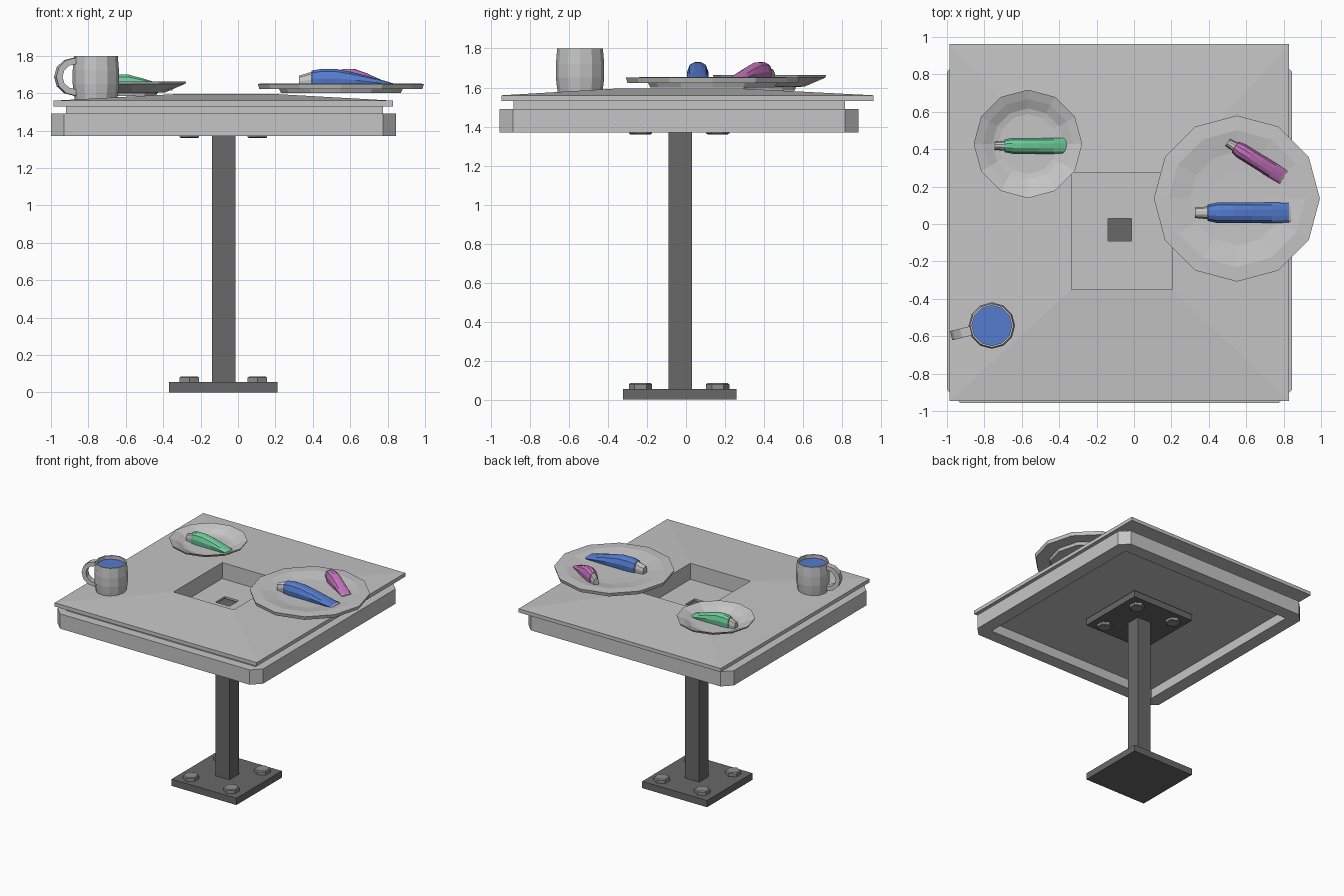
import bpy, bmesh
from math import sin, cos, pi, radians
from mathutils import Vector, Matrix

cube = bpy.data.objects.get("Cube")
if cube:
    bpy.data.objects.remove(cube)


def material(name, r, g, b):
    m = bpy.data.materials.new(name)
    m.use_nodes = True
    m.diffuse_color = (r, g, b, 1)
    bsdf = next(n for n in m.node_tree.nodes if n.type == 'BSDF_PRINCIPLED')
    bsdf.inputs["Base Color"].default_value = (r, g, b, 1)
    return m


LIGHT = material("light grey", .56, .56, .56)
DARK = material("dark grey", .14, .14, .14)
BOLT = material("bolt grey", .27, .27, .27)
BLUE = material("blue", .09, .2, .62)
GREEN = material("green", .15, .6, .32)
PINK = material("pink", .55, .17, .51)


def loft(name, rings, mats, bands=None, caps=(True, True), cyclic=False, matrix=None):
    """Skin a list of equal-length rings; bands gives a material slot per segment."""
    bm = bmesh.new()
    vs = [[bm.verts.new(p) for p in ring] for ring in rings]
    n = len(vs[0])
    pairs = list(zip(vs, vs[1:])) + ([(vs[-1], vs[0])] if cyclic else [])
    bands = bands or [0] * len(pairs)
    for (a, b), slot in zip(pairs, bands):
        for i in range(n):
            j = (i + 1) % n
            bm.faces.new((a[i], a[j], b[j], b[i])).material_index = slot
    if not cyclic:
        for use, ring, slot in zip(caps, (vs[0], vs[-1]), (bands[0], bands[-1])):
            if use:
                bm.faces.new(ring).material_index = slot
    bmesh.ops.remove_doubles(bm, verts=bm.verts, dist=1e-5)
    bmesh.ops.recalc_face_normals(bm, faces=bm.faces)
    me = bpy.data.meshes.new(name)
    bm.to_mesh(me)
    bm.free()
    for m in mats:
        me.materials.append(m)
    ob = bpy.data.objects.new(name, me)
    bpy.context.collection.objects.link(ob)
    if matrix:
        ob.matrix_world = matrix
    return ob


def rect(bounds, z, c=0):
    """Rectangle with corners cut by c."""
    x0, x1, y0, y1 = bounds
    return [(x0 + c, y0, z), (x1 - c, y0, z), (x1, y0 + c, z), (x1, y1 - c, z),
            (x1 - c, y1, z), (x0 + c, y1, z), (x0, y1 - c, z), (x0, y0 + c, z)]


def inset(b, d):
    return (b[0] + d, b[1] - d, b[2] + d, b[3] - d)


def lathe(name, profile, centre, mat, n=12, phase=0, caps=(True, True)):
    rings = [[(centre[0] + r * cos(phase + 2 * pi * i / n),
               centre[1] + r * sin(phase + 2 * pi * i / n), z) for i in range(n)]
             for r, z in profile]
    return loft(name, rings, [mat], caps=caps)


# Table top with a sloping surface and a square well
hole = (-.334, .206, -.35, .275)
slab = (-.986, .83, -.945, .962)
neck = (-.92, .775, -.885, .815)
skirt = (-1.0, .845, -.957, .885)
inner = inset(skirt, .11)
post = (-.14, -.014, -.09, .03)
loft("table_top", [rect(hole, 1.46), rect(hole, 1.595), rect(slab, 1.56),
                   rect(slab, 1.53), rect(neck, 1.53), rect(neck, 1.48)],
     [LIGHT], caps=(False, False))
loft("table_skirt", [rect(skirt, 1.37, .07), rect(skirt, 1.49, .07),
                     rect(inner, 1.49), rect(inner, 1.37)], [LIGHT], cyclic=True)
loft("underside_panel", [rect(post, 1.45), rect(post, 1.465),
                         rect(inner, 1.465), rect(inner, 1.45)], [LIGHT], cyclic=True)

# Post with its two mounting plates
plate = (-.37, .212, -.323, .259)
loft("post", [rect(post, .05), rect(post, 1.41)], [DARK])
loft("base_plate", [rect(plate, 0), rect(plate, .055)], [DARK])
loft("top_plate", [rect(plate, 1.385), rect(plate, 1.44)], [DARK])

# Hexagonal bolts on both plates
for level, z, dz in (("base", .055, .03), ("top", 1.385, -.025)):
    for x in (-.26, .104):
        for y in (-.233, .162):
            lathe(level + "_bolt", [(.06, z), (.06, z + dz * .8), (.052, z + dz)],
                  (x, y), BOLT, n=6, phase=pi / 2)

# Mug with drink and handle
mug = Vector((-.76, -.543, 0))
lathe("mug", [(.113, 1.565), (.118, 1.6), (.124, 1.65), (.124, 1.72), (.117, 1.8),
              (.107, 1.8), (.107, 1.75)], mug, LIGHT, caps=(True, False))
lathe("drink", [(.107, 1.76), (.107, 1.772)], mug, BLUE)
out = Vector((cos(radians(194)), sin(radians(194)), 0))
side = Vector((-out.y, out.x, 0)) * .025
sections = []
for k in range(7):
    a = pi / 2 - pi * k / 6
    ends = [mug + out * (.115 + (.092 + d) * cos(a)) + Vector((0, 0, 1.688 + (.085 + d) * sin(a)))
            for d in (-.017, .017)]
    sections.append([ends[0] - side, ends[0] + side, ends[1] + side, ends[1] - side])
loft("mug_handle", sections, [LIGHT])

# Dinner plate and side dish
lathe("dinner_plate", [(.32, 1.6), (.33, 1.622), (.436, 1.622), (.444, 1.65), (.365, 1.653),
                       (.25, 1.635), (.15, 1.632)], (.55, .136), LIGHT)
lathe("side_dish", [(.13, 1.585), (.135, 1.602), (.18, 1.605), (.285, 1.65), (.29, 1.663),
                    (.24, 1.645), (.19, 1.62), (.16, 1.614), (.11, 1.614)],
      (-.567, .428), LIGHT)


# Food pieces: pale narrow tip, rounded body sinking to a flat end
def food(name, mat, start, angle, length, width, height, z):
    stations = [(0, .5, .6), (.13, .62, .82), (.135, .8, .9), (.24, 1, 1), (.4, 1, .98),
                (.6, 1, .75), (.8, 1, .45), (.98, .95, .16), (1, .9, .12)]
    shape = [(-.9, 0), (-1, .45), (-.75, .85), (-.3, 1), (.3, 1), (.75, .85), (1, .45), (.9, 0)]
    rings = [[(t * length, u * w * width / 2, v * h * height) for u, v in shape]
             for t, w, h in stations]
    turn = Matrix.Translation((*start, z)) @ Matrix.Rotation(radians(angle), 4, 'Z')
    loft(name, rings, [LIGHT, mat], bands=[0, 0, 1, 1, 1, 1, 1, 0], matrix=turn)


food("blue_food", BLUE, (.325, .06), 0, .515, .11, .092, 1.638)
food("pink_food", PINK, (.5, .437), -32, .355, .085, .092, 1.638)
food("green_food", GREEN, (-.745, .418), 0, .395, .085, .087, 1.614)
